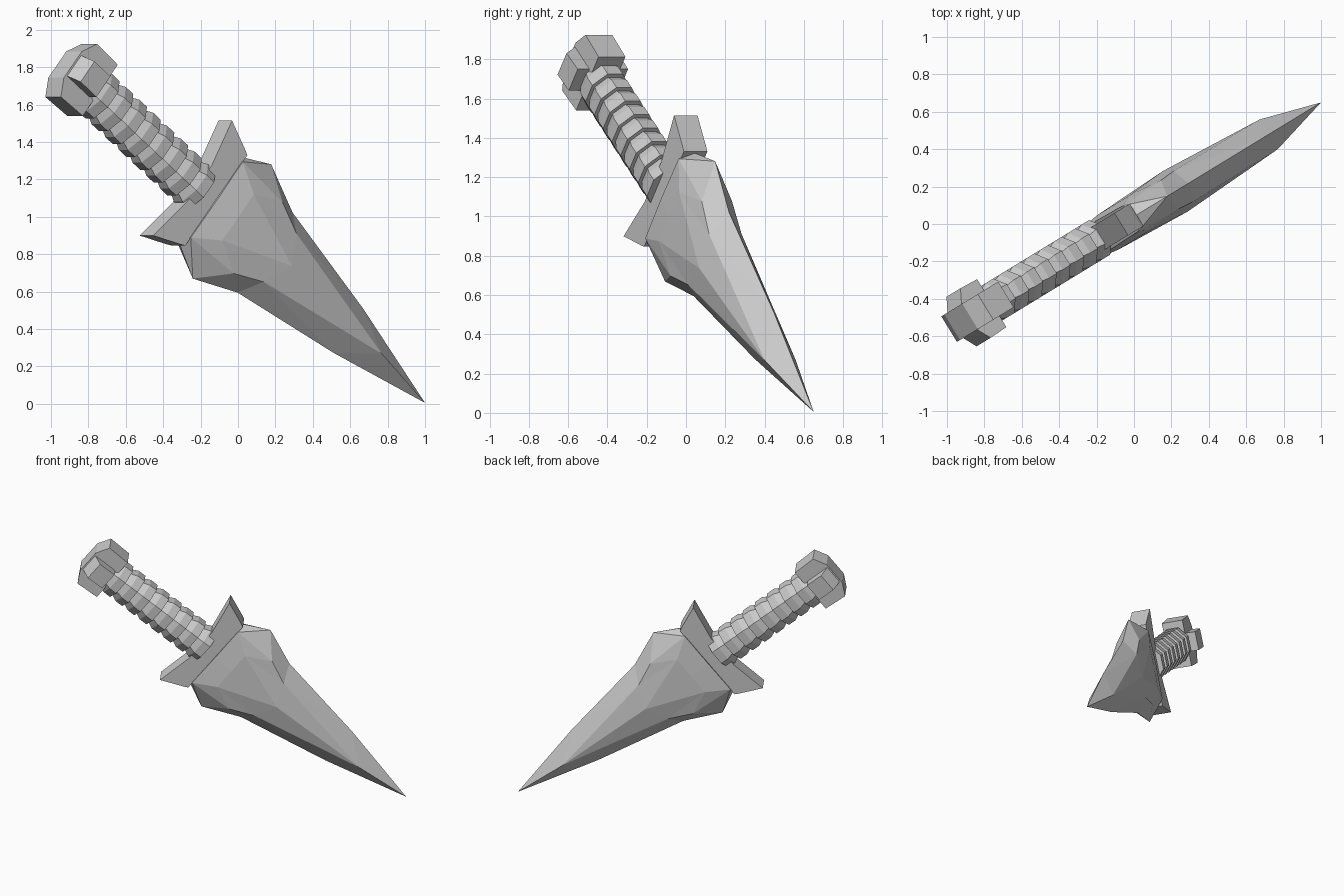
import bpy, bmesh, math
from mathutils import Vector

if "Cube" in bpy.data.objects:
    bpy.data.objects.remove(bpy.data.objects["Cube"])

# Dagger frame: s runs from tip to pommel, t across the blade, n through it
TIP = Vector((1.0, 0.65, 0.005))
S = Vector((-0.666, -0.406, 0.626)).normalized()
N = Vector((-0.521, 0.854, 0)).normalized()
T = N.cross(S).normalized()
if T.z < 0:
    T = -T


def build(name, verts, faces):
    bm = bmesh.new()
    vs = [bm.verts.new(TIP + S * s + T * t + N * n) for s, t, n in verts]
    for f in faces:
        bm.faces.new([vs[i] for i in f])
    bmesh.ops.remove_doubles(bm, verts=bm.verts, dist=1e-4)
    bmesh.ops.recalc_face_normals(bm, faces=bm.faces)
    me = bpy.data.meshes.new(name)
    bm.to_mesh(me)
    bm.free()
    ob = bpy.data.objects.new(name, me)
    bpy.context.collection.objects.link(ob)
    return ob


def prism(name, ring_a, ring_b):
    k = len(ring_a)
    sides = [(i, (i + 1) % k, k + (i + 1) % k, k + i) for i in range(k)]
    return build(name, ring_a + ring_b,
                 sides + [tuple(range(k)), tuple(range(k, 2 * k))])


# Blade: one faceted quarter, mirrored across both planes
quarter = {
    'tip': (0, 0, 0), 'base_in': (1.735, .26, .08), 'base': (1.73, .30, 0),
    'shoulder': (1.55, .392, 0), 'waist': (1.285, .275, 0), 'edge': (.615, .15, 0),
    'c': (1.41, .244, .09), 'd': (1.24, .165, .097), 'a': (1.585, .158, .108),
    'r1': (1.17, 0, .127), 'r2': (.42, 0, .093),
    'a0': (1.5852, 0, .108), 'base_mid': (1.735, 0, .085), 'base_c': (1.733, 0, 0)}
panels = ['base_in base shoulder', 'base_in shoulder c', 'base_in c a',
          'c shoulder waist', 'c waist d', 'd waist edge', 'd edge r2', 'a c d',
          'a d r1', 'd r2 r1', 'r2 edge tip', 'a r1 a0', 'base_in a a0 base_mid',
          'base base_in base_mid base_c']
names = list(quarter)
verts, faces = [], []
for ft in (1, -1):
    for fn in (1, -1):
        o = len(verts)
        verts += [(s, t * ft, n * fn) for s, t, n in quarter.values()]
        faces += [[o + names.index(k) for k in p.split()] for p in panels]
build('blade', verts, faces)

# Guard with swept-back ends
guard = [(1.73, .31), (1.76, .325), (1.92, .394), (1.87, .13),
         (1.87, -.13), (1.92, -.394), (1.76, -.325), (1.73, -.31)]
prism('guard', [(s, t, -.07) for s, t in guard], [(s, t, .07) for s, t in guard])

# Grip: stacked flared octagonal bands
bands, sides = 8, 8
start, step = 1.82, .11
prof = []
for i in range(bands):
    prof += [(start + i * step, .138), (start + (i + .55) * step, .138),
             (start + (i + .98) * step, .115)]
verts, faces = [], []
for s, r in prof:
    for k in range(sides):
        a = math.tau * (k + .5) / sides
        verts.append((s, r * math.cos(a), .85 * r * math.sin(a)))
for j in range(len(prof) - 1):
    for k in range(sides):
        m = (k + 1) % sides
        faces.append((j * sides + k, j * sides + m, (j + 1) * sides + m, (j + 1) * sides + k))
faces += [tuple(range(sides)), tuple(range(len(verts) - sides, len(verts)))]
build('grip', verts, faces)

# Pommel: two crossed bars
bar = [(2.67, .175), (2.84, .182), (2.89, .09), (2.89, -.09), (2.84, -.182), (2.67, -.175)]
prism('pommel_long_bar', [(s, t, -.08) for s, t in bar], [(s, t, .08) for s, t in bar])
cross = [(2.70, .15), (2.83, .155), (2.88, .08), (2.88, -.08), (2.83, -.155), (2.70, -.15)]
prism('pommel_cross_bar', [(s, -.07, n) for s, n in cross], [(s, .07, n) for s, n in cross])
